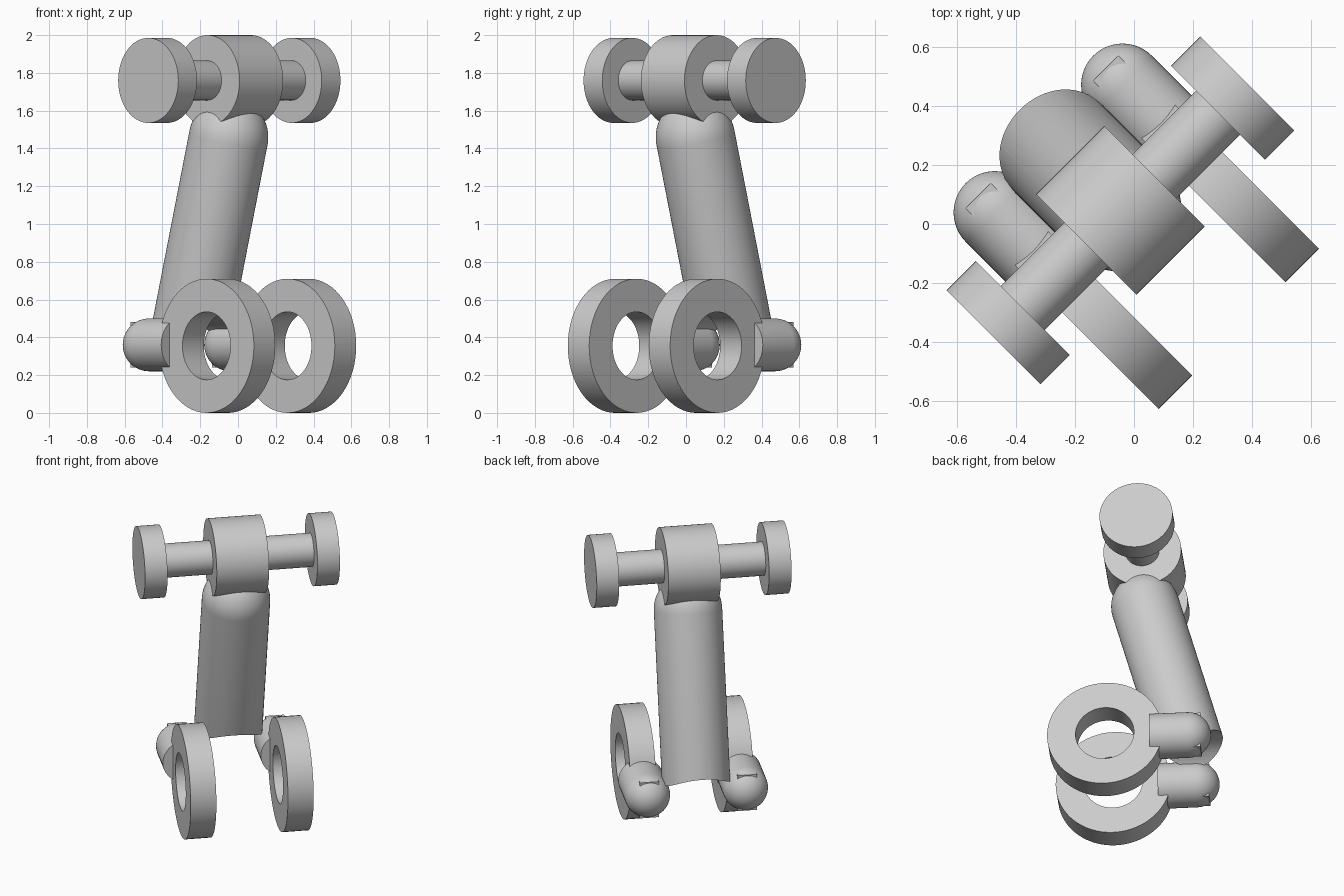
import bpy, bmesh, math
from mathutils import Matrix, Vector

if "Cube" in bpy.data.objects:
    bpy.data.objects.remove(bpy.data.objects["Cube"])

grey = bpy.data.materials.new("plain grey")
grey.use_nodes = True
grey.diffuse_color = (0.6, 0.6, 0.6, 1)
grey.node_tree.nodes["Principled BSDF"].inputs["Base Color"].default_value = (0.6, 0.6, 0.6, 1)

# The whole assembly is turned an eighth of a circle about z
TURN = Matrix.Rotation(math.radians(45), 4, 'Z')
ACROSS, BACK = Vector((1, 0, 0)), Vector((0, 1, 0))


def finish(name, bm, matrix):
    bmesh.ops.transform(bm, matrix=TURN @ matrix, verts=bm.verts)
    bmesh.ops.recalc_face_normals(bm, faces=bm.faces)
    mesh = bpy.data.meshes.new(name)
    bm.to_mesh(mesh)
    bm.free()
    mesh.materials.append(grey)
    obj = bpy.data.objects.new(name, mesh)
    bpy.context.collection.objects.link(obj)
    return obj


def lathe(name, profile, origin, axis, segments=64):
    """Spin (radius, height) points around an axis through origin."""
    bm = bmesh.new()
    verts = [bm.verts.new((r, 0, h)) for r, h in profile]
    edges = [bm.edges.new(pair) for pair in zip(verts, verts[1:])]
    bmesh.ops.spin(bm, geom=verts + edges, cent=(0, 0, 0), axis=(0, 0, 1),
                   angle=math.tau, steps=segments)
    bmesh.ops.remove_doubles(bm, verts=bm.verts, dist=1e-4)
    aim = Vector(axis).to_track_quat('Z', 'Y').to_matrix().to_4x4()
    return finish(name, bm, Matrix.Translation(origin) @ aim)


def rod(r, half):
    return [(0, -half), (r, -half), (r, half), (0, half)]


def domed(r, start, end, steps=12):
    """Flat at the start, half ball centred on the end."""
    arc = [(r * math.cos(i * math.pi / 2 / steps), end + r * math.sin(i * math.pi / 2 / steps))
           for i in range(steps + 1)]
    return [(0, start), (r, start)] + arc


def box(name, centre, size):
    bm = bmesh.new()
    bmesh.ops.create_cube(bm, size=1)
    return finish(name, bm, Matrix.Translation(centre) @ Matrix.Diagonal((*size, 1)))


parts = []

# Head barrel, axle and end discs
head = Vector((0, 0.065, 1.76))
parts.append(lathe("head_barrel", rod(0.24, 0.163), head, ACROSS))
parts.append(lathe("axle", rod(0.105, 0.53), head, ACROSS))

for side, label in ((1, "left"), (-1, "right")):
    parts.append(lathe(label + "_end_disc", rod(0.225, 0.07),
                       head + ACROSS * side * 0.537, ACROSS))
    # Foot ring with its rear arm
    ring = [(0.18, -0.08), (0.355, -0.08), (0.355, 0.08), (0.18, 0.08), (0.18, -0.08)]
    parts.append(lathe(label + "_foot_ring", ring, (side * 0.303, -0.147, 0.355), ACROSS))
    parts.append(lathe(label + "_arm", domed(0.14, 0.13, 0.36),
                       (side * 0.305, 0, 0.36), BACK, 48))
    parts.append(box(label + "_arm_core", (side * 0.305, 0.285, 0.36), (0.12, 0.31, 0.24)))

# Leaning column with a domed top
lean = Vector((0, -0.275, 1)).normalized()
column = lathe("column", domed(0.21, -1.3, 0), (0, 0.07, 1.46), lean)
parts.append(column)

# Arched underside of the column
cutter = lathe("arch_cutter", rod(0.28, 0.8), (0, 0.3, 0.24), BACK)
cutter.hide_render = True
skirt = box("skirt_cutter", (0, 0.4, 0.13), (1, 1, 0.6))
skirt.hide_render = True
for tool in (cutter, skirt):
    mod = column.modifiers.new("cut", 'BOOLEAN')
    mod.operation, mod.solver, mod.object = 'DIFFERENCE', 'EXACT', tool
    bpy.ops.object.select_all(action='DESELECT')
    column.select_set(True)
    bpy.context.view_layer.objects.active = column
    bpy.ops.object.modifier_apply(modifier=mod.name)
    bpy.data.objects.remove(tool)

# Smooth round walls, crisp rims
for part in parts:
    part.select_set(True)
bpy.context.view_layer.objects.active = column
bpy.ops.object.shade_smooth_by_angle(angle=math.radians(30))
